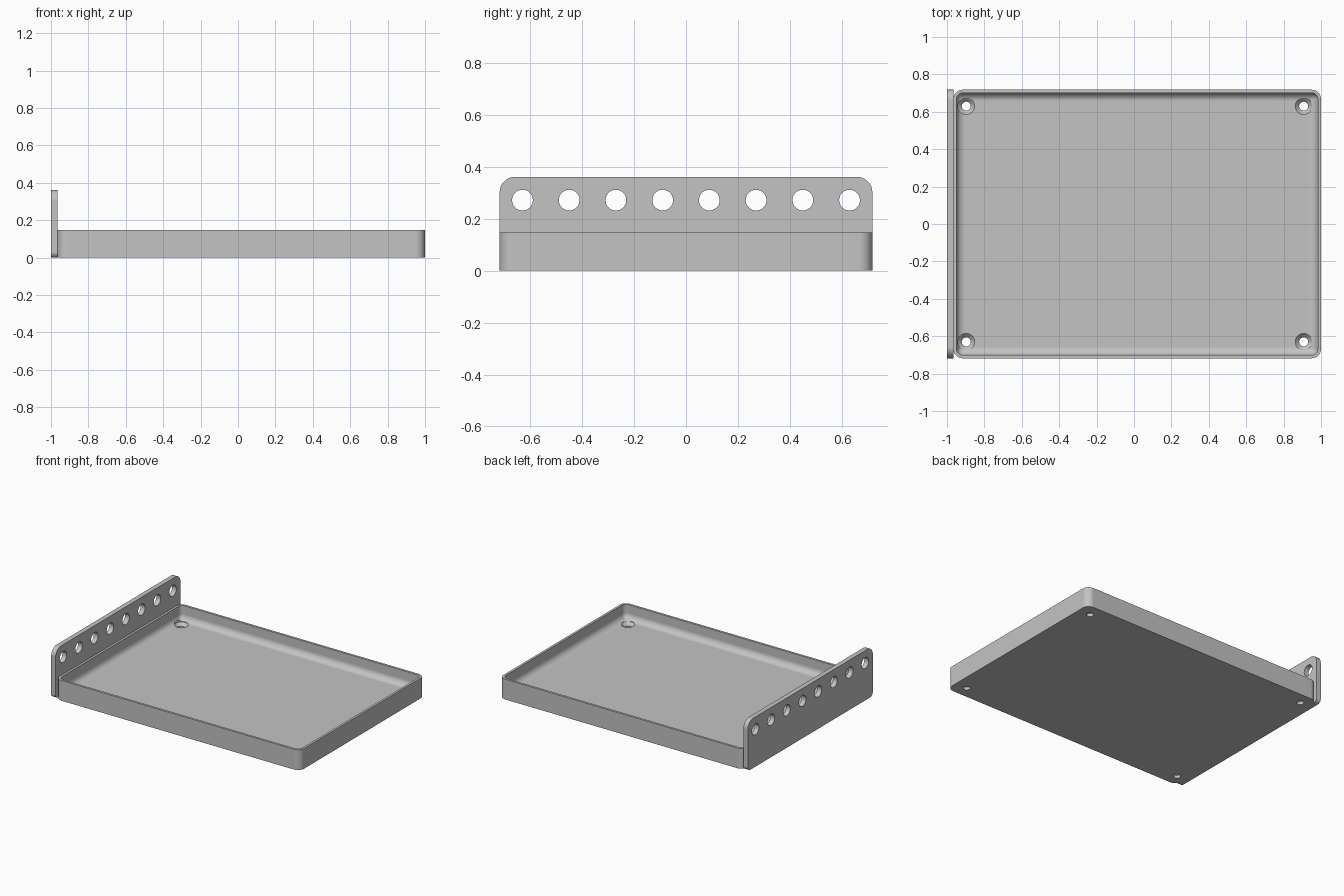
import bpy
import bmesh
from math import sin, cos, pi, radians
from mathutils import Matrix, Vector

cube = bpy.data.objects.get("Cube")
if cube:
    bpy.data.objects.remove(cube, do_unlink=True)

grey = bpy.data.materials.new("plain grey")
grey.use_nodes = True
colour = (0.55, 0.55, 0.55, 1)
grey.diffuse_color = colour
grey.node_tree.nodes["Principled BSDF"].inputs["Base Color"].default_value = colour

HALF_Y = 0.718
TRAY_X0, TRAY_X1, TRAY_H = -0.966, 1.0, 0.147
WALL, FLOOR, FILLET, CORNER = 0.017, 0.042, 0.045, 0.05
PLATE_X0, PLATE_X1, PLATE_H = -1.0, -0.965, 0.362


def rounded_rect(u0, u1, v0, v1, radii, steps=8):
    """Counter-clockwise outline; radii start at the (u1, v0) corner."""
    corners = [(u1, v0, 1, -1), (u1, v1, 1, 1), (u0, v1, -1, 1), (u0, v0, -1, -1)]
    points = []
    for i, ((u, v, su, sv), r) in enumerate(zip(corners, radii)):
        for k in range(steps + 1):
            a = (i - 1 + k / steps) * pi / 2
            points.append((u - su * r + r * cos(a), v - sv * r + r * sin(a)))
    return points


def make_object(name, bm):
    bmesh.ops.recalc_face_normals(bm, faces=bm.faces)
    mesh = bpy.data.meshes.new(name)
    bm.to_mesh(mesh)
    bm.free()
    obj = bpy.data.objects.new(name, mesh)
    bpy.context.collection.objects.link(obj)
    mesh.materials.append(grey)
    return obj


def loft(name, rings):
    """Skin a stack of equal-length rings and cap both ends."""
    bm = bmesh.new()
    loops = [[bm.verts.new(p) for p in ring] for ring in rings]
    n = len(loops[0])
    for a, b in zip(loops, loops[1:]):
        for i in range(n):
            j = (i + 1) % n
            bm.faces.new((a[i], a[j], b[j], b[i]))
    bm.faces.new(loops[0][::-1])
    bm.faces.new(loops[-1])
    return make_object(name, bm)


def cut(target, cutter):
    cutter.hide_render = True
    mod = target.modifiers.new("holes", "BOOLEAN")
    mod.operation, mod.solver, mod.object = "DIFFERENCE", "EXACT", cutter
    bpy.context.view_layer.objects.active = target
    bpy.ops.object.modifier_apply(modifier=mod.name)
    bpy.data.objects.remove(cutter, do_unlink=True)


def finish(obj):
    bpy.ops.object.select_all(action="DESELECT")
    obj.select_set(True)
    bpy.context.view_layer.objects.active = obj
    bpy.ops.object.shade_smooth_by_angle(angle=radians(30))
    normals = obj.modifiers.new("clean flats", "WEIGHTED_NORMAL")
    normals.keep_sharp = True


# Tray: outer wall, rim, inner wall, filleted floor
def tray_ring(inset, z):
    r = max(CORNER - inset, 0.012)
    outline = rounded_rect(TRAY_X0 + inset, TRAY_X1 - inset,
                           -HALF_Y + inset, HALF_Y - inset, [r] * 4)
    return [(x, y, z) for x, y in outline]


rings = [tray_ring(0, 0), tray_ring(0, TRAY_H), tray_ring(WALL, TRAY_H)]
for k in range(9):
    a = k / 8 * pi / 2
    rings.append(tray_ring(WALL + FILLET * (1 - cos(a)), FLOOR + FILLET * (1 - sin(a))))
tray = loft("tray", rings)

# Countersunk floor holes, each a lathed cutter
bm = bmesh.new()
profile = [(0.024, -0.05), (0.024, FLOOR - 0.021), (0.045, FLOOR), (0.045, FLOOR + 0.03)]
for x in (-0.897, 0.907):
    for y in (-0.63, 0.63):
        loops = [[bm.verts.new((x + r * cos(i * pi / 16), y + r * sin(i * pi / 16), z))
                  for i in range(32)] for r, z in profile]
        for a, b in zip(loops, loops[1:]):
            for i in range(32):
                j = (i + 1) % 32
                bm.faces.new((a[i], a[j], b[j], b[i]))
        bm.faces.new(loops[0][::-1])
        bm.faces.new(loops[-1])
cut(tray, make_object("floor_hole_cutter", bm))
finish(tray)

# Upright end plate with rounded corners
outline = rounded_rect(-HALF_Y, HALF_Y, 0, PLATE_H, [0.03, 0.06, 0.06, 0.03])
plate = loft("end_plate", [[(x, y, z) for y, z in outline] for x in (PLATE_X0, PLATE_X1)])

# Row of round holes through the plate
bm = bmesh.new()
for i in range(8):
    centre = Vector(((PLATE_X0 + PLATE_X1) / 2, (i - 3.5) * 0.18, 0.272))
    bmesh.ops.create_cone(bm, cap_ends=True, segments=32, radius1=0.04, radius2=0.04, depth=0.2,
                          matrix=Matrix.Translation(centre) @ Matrix.Rotation(pi / 2, 4, "Y"))
cut(plate, make_object("plate_hole_cutter", bm))
finish(plate)
